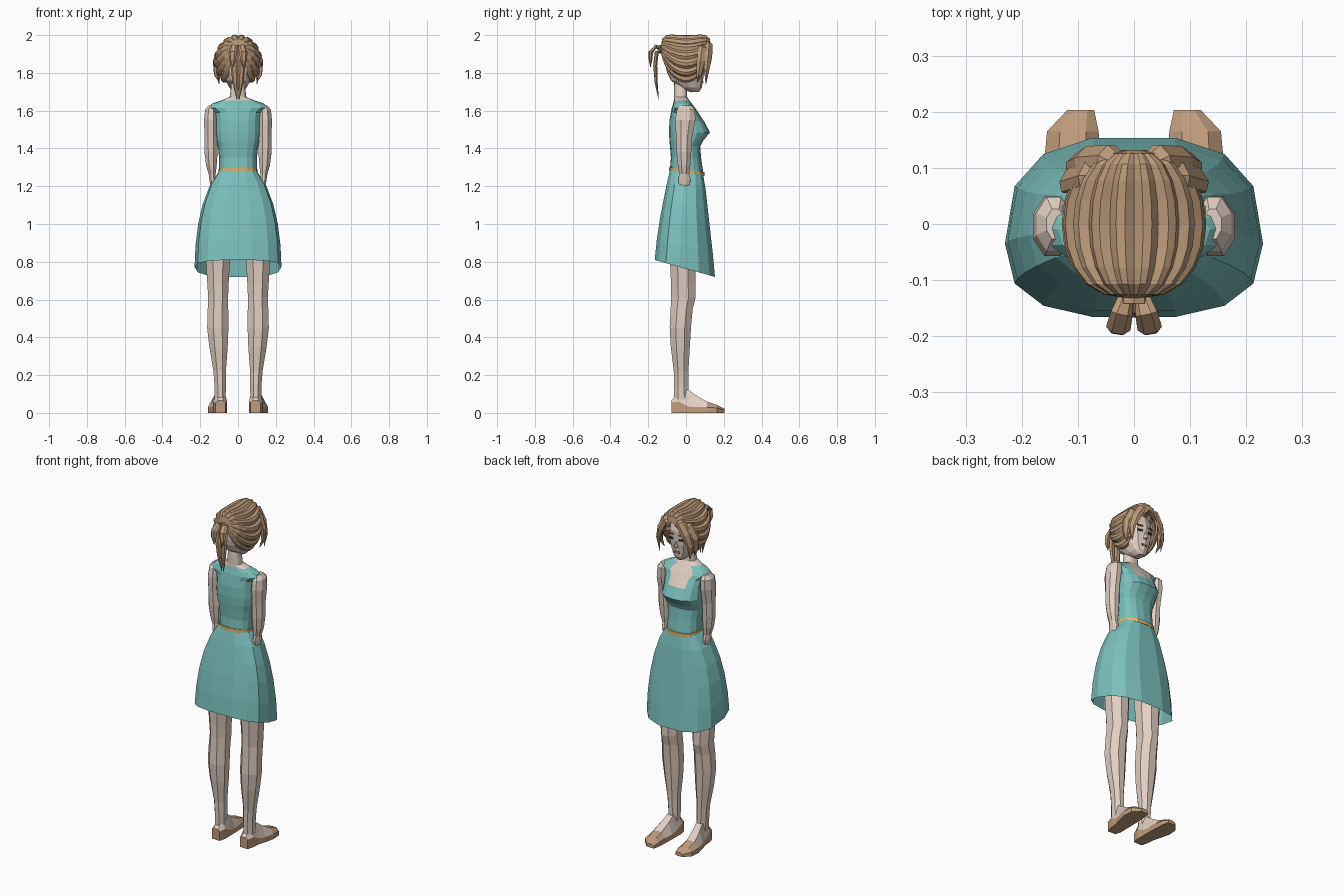
import bpy, bmesh, math
from mathutils import Vector, Matrix

if "Cube" in bpy.data.objects:
    bpy.data.objects.remove(bpy.data.objects["Cube"])


def material(name, rgb):
    m = bpy.data.materials.new(name)
    m.use_nodes = True
    m.diffuse_color = (*rgb, 1)
    m.node_tree.nodes["Principled BSDF"].inputs["Base Color"].default_value = (*rgb, 1)
    return m


SKIN = material("skin", (0.75, 0.62, 0.54))
TEAL = material("teal cloth", (0.2, 0.53, 0.51))
HAIR = material("tan hair", (0.5, 0.32, 0.19))
GOLD = material("gold belt", (0.72, 0.46, 0.16))
SHOE = material("tan shoe", (0.52, 0.33, 0.2))
DARK = material("dark eye", (0.05, 0.04, 0.04))
LIPS = material("lip", (0.5, 0.27, 0.23))


def finish(name, bm, mats, mirror=False, rule=None):
    bmesh.ops.recalc_face_normals(bm, faces=bm.faces)
    if rule:
        for f in bm.faces:
            f.material_index = rule(f.calc_center_median())
    me = bpy.data.meshes.new(name)
    bm.to_mesh(me)
    bm.free()
    ob = bpy.data.objects.new(name, me)
    bpy.context.collection.objects.link(ob)
    for m in mats:
        me.materials.append(m)
    if mirror:
        ob.modifiers.new("mirror", "MIRROR").use_mirror_merge = False
    return ob


def loft(name, rings, mats, caps=True, closed=True, **kw):
    """Skin a list of equal-length point rings."""
    bm = bmesh.new()
    rows = [[bm.verts.new(p) for p in r] for r in rings]
    n = len(rows[0])
    for a, b in zip(rows, rows[1:]):
        for i in range(n if closed else n - 1):
            j = (i + 1) % n
            bm.faces.new((a[i], a[j], b[j], b[i]))
    if caps:
        bm.faces.new(rows[0])
        bm.faces.new(rows[-1])
    return finish(name, bm, mats, **kw)


def power(v, e):
    return math.copysign(abs(v) ** e, v)


def body_ring(z, hw, yc, back, front, slope=0, n=16, e=0.8):
    """Rounded ring, symmetric in x, different depth behind and in front."""
    pts = []
    for i in range(n):
        a = math.tau * i / n
        s = power(math.sin(a), e)
        y = yc + s * ((front - yc) if s > 0 else (yc - back))
        pts.append((hw * power(math.cos(a), e), y, z + slope * y))
    return pts


def limb(name, rows, n=8, **kw):
    rings = [[(cx + rx * math.cos(math.tau * (i + .5) / n) * 1.05,
               cy + ry * math.sin(math.tau * (i + .5) / n) * 1.05, z)
              for i in range(n)] for z, cx, cy, rx, ry in rows]
    return loft(name, rings, [SKIN], mirror=True, **kw)


def strand(name, path, widths, flat=0.55):
    """Tapered lock of hair, flattened against the head."""
    pts = [Vector(p) for p in path]
    rings = []
    for k, (p, w) in enumerate(zip(pts, widths)):
        t = (pts[min(k + 1, len(pts) - 1)] - pts[max(k - 1, 0)]).normalized()
        side = t.cross(p - Vector((0, 0, 1.83))).normalized()
        out = side.cross(t)
        rings.append([p + side * w * math.cos(a) + out * w * flat * math.sin(a)
                      for a in (math.tau * i / 6 for i in range(6))])
    return loft(name, rings, [HAIR], mirror=True)


def plate(name, mat, pos, size, turn=0, mirror=True):
    bm = bmesh.new()
    bmesh.ops.create_cube(bm, size=1, matrix=Matrix.Translation(pos)
                          @ Matrix.Rotation(turn, 4, "Z") @ Matrix.Diagonal((*size, 1)))
    return finish(name, bm, [mat], mirror)


# Skirt: open at the slanted hem
skirt = loft("skirt", [body_ring(*r, n=14, e=.75) for r in (
    (.763, .23, -.035, -.168, .157, -.28),
    (.88, .225, -.03, -.157, .145, -.24),
    (1.0, .21, -.025, -.14, .13, -.2),
    (1.1, .187, -.02, -.122, .118, -.18),
    (1.2, .15, -.01, -.103, .106, -.15),
    (1.28, .1, 0, -.085, .092, -.14))], [TEAL], caps=False)

# Belt
belt = loft("belt", [body_ring(z, .104, 0, -.089, .097, -.14) for z in (1.268, 1.288)], [GOLD])


# Bodice with square neckline, bare chest and neck
def bodice_rule(c):
    neckline = c.z > 1.55 and c.y > 0 and abs(c.x) < .06
    return 1 if neckline or c.z > 1.657 else 0


bodice = loft("bodice_and_neck", [body_ring(*r) for r in (
    (1.28, .1, 0, -.085, .092, -.14),
    (1.35, .1, 0, -.08, .08),
    (1.41, .107, 0, -.085, .075),
    (1.44, .115, 0, -.088, .09),
    (1.485, .12, 0, -.09, .127),
    (1.545, .118, 0, -.088, .095),
    (1.59, .125, 0, -.08, .065),
    (1.615, .16, -.005, -.075, .048),
    (1.638, .135, -.01, -.068, .03),
    (1.655, .085, -.02, -.064, .018),
    (1.672, .044, -.03, -.064, .006),
    (1.72, .038, -.03, -.064, .004),
    (1.78, .038, -.03, -.06, .01))], [TEAL, SKIN], rule=bodice_rule)

# Arms with flat tapering hands
limb("arms", [
    (1.628, .14, 0, .016, .028), (1.605, .143, 0, .032, .05),
    (1.55, .145, -.004, .036, .055), (1.46, .144, -.01, .034, .044),
    (1.38, .143, -.011, .036, .04), (1.31, .141, -.01, .029, .034),
    (1.265, .137, -.01, .019, .027), (1.235, .135, -.008, .017, .034),
    (1.2, .132, -.01, .014, .027), (1.175, .13, -.014, .009, .014)])

# Legs
limb("legs", [
    (.95, .105, -.015, .07, .075), (.8, .106, -.017, .065, .07),
    (.68, .106, -.015, .058, .066), (.61, .105, -.014, .054, .067),
    (.55, .106, -.023, .056, .06), (.45, .107, -.03, .058, .058),
    (.35, .103, -.03, .05, .052), (.22, .097, -.026, .034, .04),
    (.14, .094, -.026, .031, .04), (.07, .095, -.025, .03, .04)])

# Feet in low slip-on shoes
feet = []
for y, cx, hw, rim, top in (
        (-.078, .093, .026, .055, .065), (-.04, .093, .036, .06, .11),
        (.01, .096, .038, .035, .125), (.05, .102, .044, .03, .095),
        (.11, .11, .05, .03, .06), (.165, .109, .046, .026, .042),
        (.203, .095, .024, .015, .022)):
    feet.append([(cx + hw * k, y, z) for k, z in (
        (-1, 0), (-1, rim), (-.5, top), (.5, top), (1, rim), (1, 0))])
loft("feet", feet, [SKIN, SHOE], mirror=True,
     rule=lambda c: 1 if c.y > .1 or c.z < .033 or c.y < -.07 else 0)

# Head
loft("head", [body_ring(*r, n=12) for r in (
    (1.7, .02, .045, .02, .07), (1.722, .045, .02, -.03, .084),
    (1.76, .066, -.01, -.08, .09), (1.8, .077, -.01, -.1, .096),
    (1.835, .081, -.01, -.108, .098), (1.88, .08, -.01, -.108, .1),
    (1.93, .07, -.01, -.09, .085), (1.96, .045, -.01, -.055, .05))], [SKIN])

# Nose and ears
bm = bmesh.new()
for z, w, y in ((1.785, .013, .088), (1.84, .006, .09)):
    for s in (-1, 1):
        bm.verts.new((s * w, y, z))
bm.verts.new((0, .115, 1.79))
bmesh.ops.convex_hull(bm, input=bm.verts)
finish("nose", bm, [SKIN])
bm = bmesh.new()
bmesh.ops.create_icosphere(bm, subdivisions=1, radius=1, matrix=Matrix.Translation(
    (.08, -.005, 1.805)) @ Matrix.Diagonal((.01, .018, .03, 1)))
finish("ears", bm, [SKIN], mirror=True)

# Eyes, brows and mouth
plate("eyes", DARK, (.034, .092, 1.832), (.028, .008, .01), -.25)
plate("brows", HAIR, (.036, .094, 1.86), (.036, .008, .006), -.25)
plate("mouth", LIPS, (0, .088, 1.752), (.034, .008, .011), mirror=False)

# Combed hair cap: ridged strands running from the parting to the back tie
STRANDS, ROWS, SPREAD = 14, 10, 150
cap = []
for r in range(ROWS + 1):
    row = []
    for c in range(STRANDS * 3 + 1):
        deg = -SPREAD + 2 * SPREAD * c / (STRANDS * 3)
        a = math.radians(deg)
        start = max(0, (abs(deg) - 95) / 55 * .45)
        u = math.pi * min(max(start + (1 - start) * r / ROWS, .02), .98)
        swell = math.sin(u) ** .75 * (.94 if c % 3 == 0 else 1.025)
        row.append((.126 * swell * math.sin(a), .132 * math.cos(u),
                    1.86 + .07 * math.cos(u) ** 2 + .137 * swell * math.cos(a)))
    cap.append(row)
hair = loft("hair_cap", cap, [HAIR], caps=False, closed=False)
thick = hair.modifiers.new("thickness", "SOLIDIFY")
thick.thickness = .01

# Loose locks beside the face
strand("front_locks",
       [(.012, .1, 1.965), (.05, .122, 1.95), (.086, .118, 1.89), (.107, .11, 1.82), (.1, .105, 1.74)],
       [.012, .028, .03, .02, .002])
strand("side_locks",
       [(.03, .09, 1.965), (.085, .09, 1.93), (.115, .08, 1.86), (.115, .07, 1.79), (.1, .06, 1.75)],
       [.012, .028, .028, .018, .002])

# Ponytail: short upper locks, long lower locks and a tie
strand("ponytail_upper",
       [(.012, -.12, 1.92), (.022, -.16, 1.94), (.028, -.186, 1.91), (.03, -.188, 1.87), (.026, -.188, 1.83)],
       [.012, .02, .022, .018, .002])
strand("ponytail_lower",
       [(.01, -.125, 1.92), (.02, -.155, 1.91), (.02, -.163, 1.84), (.014, -.158, 1.75), (.006, -.145, 1.66)],
       [.012, .02, .02, .015, .002])
loft("hair_tie", [[(.026 * math.cos(a), y, 1.925 + .022 * math.sin(a))
                   for a in (math.tau * i / 8 for i in range(8))]
                  for y in (-.142, -.125)], [HAIR])
